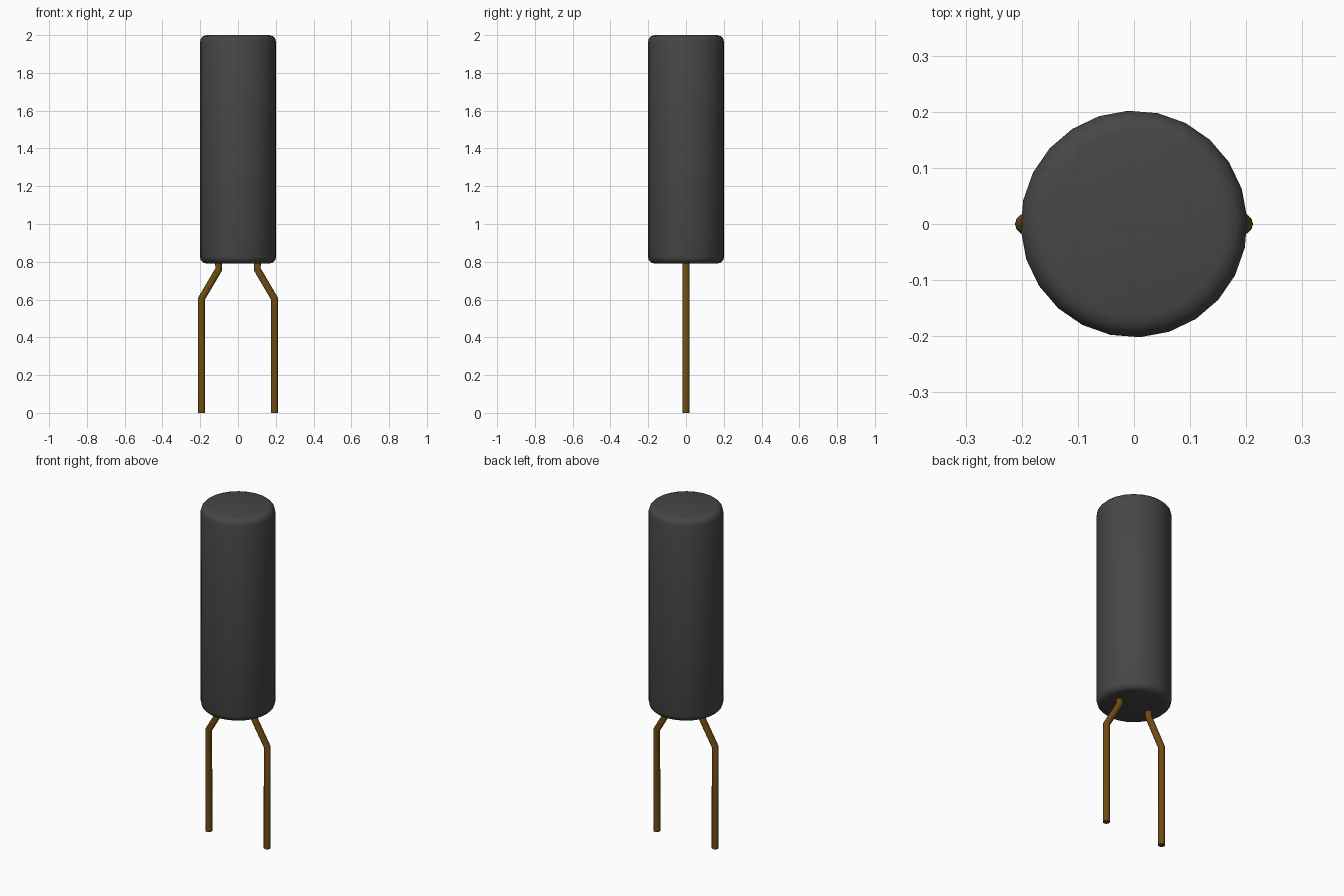
import bpy, bmesh, math
from mathutils import Matrix

if "Cube" in bpy.data.objects:
    bpy.data.objects.remove(bpy.data.objects["Cube"], do_unlink=True)


def make_material(name, rgb, roughness):
    mat = bpy.data.materials.new(name)
    mat.use_nodes = True
    mat.diffuse_color = (*rgb, 1)
    shader = next(n for n in mat.node_tree.nodes if n.type == 'BSDF_PRINCIPLED')
    shader.inputs["Base Color"].default_value = (*rgb, 1)
    shader.inputs["Roughness"].default_value = roughness
    return mat


def add_object(name, mesh, mat):
    obj = bpy.data.objects.new(name, mesh)
    bpy.context.collection.objects.link(obj)
    mesh.materials.clear()
    mesh.materials.append(mat)
    bpy.ops.object.select_all(action='DESELECT')
    obj.select_set(True)
    bpy.context.view_layer.objects.active = obj
    bpy.ops.object.shade_smooth_by_angle(angle=math.radians(35))
    return obj


charcoal = make_material("charcoal casing", (0.062, 0.062, 0.062), 0.6)
bronze = make_material("dark bronze", (0.16, 0.073, 0.006), 0.4)

# Casing: upright cylinder with rounded rims
BOTTOM, TOP, RADIUS, SIDES = 0.79, 2.0, 0.202, 24
bm = bmesh.new()
bmesh.ops.create_cone(
    bm, cap_ends=True, segments=SIDES, radius1=RADIUS, radius2=RADIUS,
    depth=TOP - BOTTOM,
    matrix=Matrix.Translation((0, 0, (TOP + BOTTOM) / 2)) @ Matrix.Rotation(math.radians(3), 4, 'Z'))
rims = [e for e in bm.edges if abs(e.verts[0].co.z - e.verts[1].co.z) < 1e-4]
bmesh.ops.bevel(bm, geom=rims, offset=0.037, segments=3, profile=0.5, affect='EDGES')
casing = bpy.data.meshes.new("casing")
bm.to_mesh(casing)
bm.free()
add_object("casing", casing, charcoal)

# Leads: round wires that leave the casing, splay outwards and drop straight down
PATH = [(0.193, 0.0), (0.193, 0.605), (0.102, 0.76), (0.102, 0.84)]
for side, label in ((1, "left"), (-1, "right")):
    curve = bpy.data.curves.new(label + "_lead_path", 'CURVE')
    curve.dimensions = '3D'
    curve.bevel_depth = 0.019
    curve.bevel_resolution = 4
    curve.use_fill_caps = True
    spline = curve.splines.new('POLY')
    spline.points.add(len(PATH) - 1)
    for point, (x, z) in zip(spline.points, PATH):
        point.co = (side * x, 0, z, 1)
    # Turn the swept path into a mesh, then drop the path
    path = bpy.data.objects.new(label + "_lead_path", curve)
    bpy.context.collection.objects.link(path)
    bpy.context.view_layer.update()
    mesh = bpy.data.meshes.new_from_object(path.evaluated_get(bpy.context.evaluated_depsgraph_get()))
    bpy.data.objects.remove(path, do_unlink=True)
    add_object(label + "_lead", mesh, bronze)
